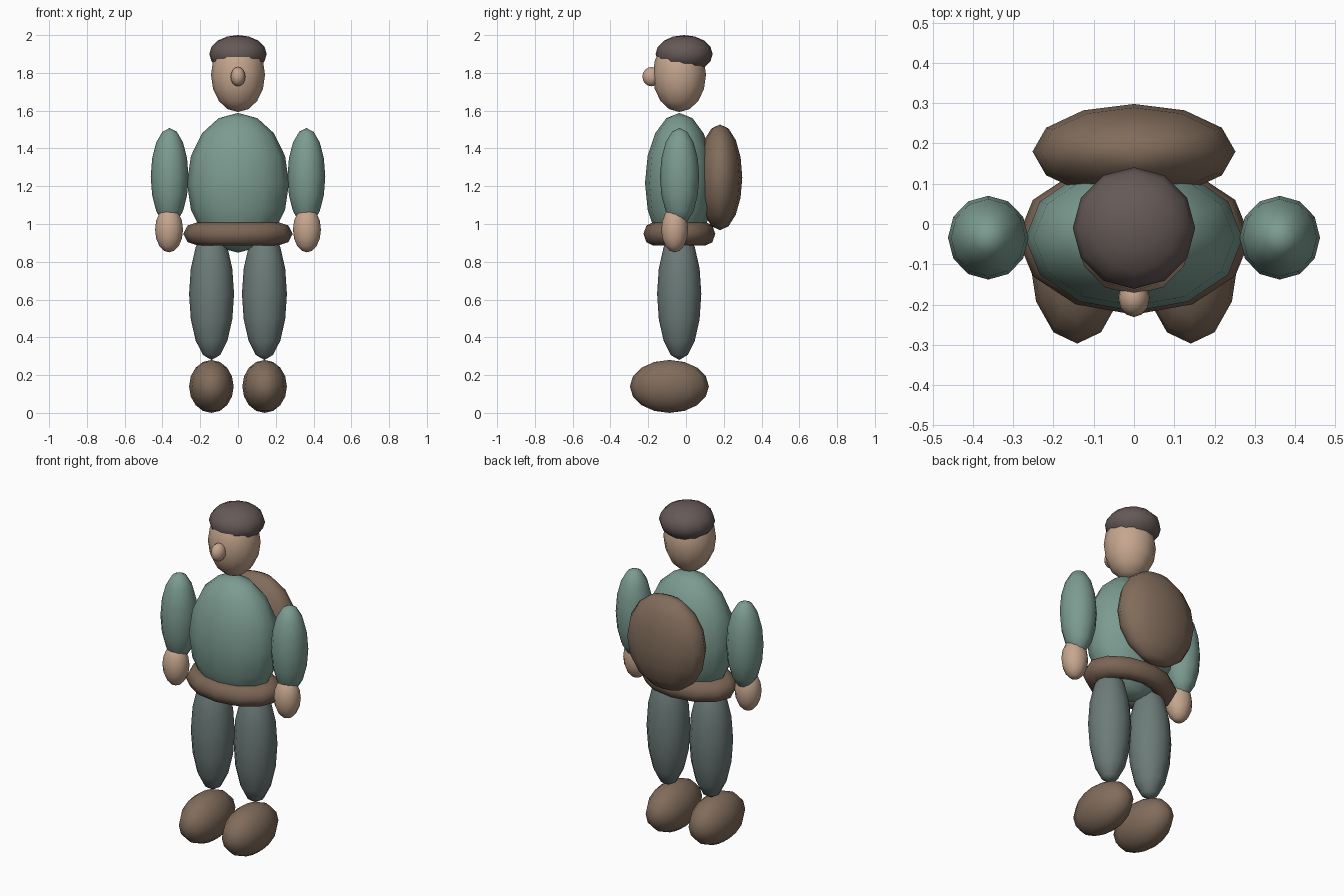
import bpy

if "Cube" in bpy.data.objects:
    bpy.data.objects.remove(bpy.data.objects["Cube"])


def material(name, rgb):
    m = bpy.data.materials.new(name)
    m.diffuse_color = (*rgb, 1)
    m.use_nodes = True
    m.node_tree.nodes["Principled BSDF"].inputs["Base Color"].default_value = m.diffuse_color
    return m


SKIN = material("skin", (0.56, 0.38, 0.27))
TEAL = material("teal_cloth", (0.20, 0.33, 0.28))
GREY = material("trouser_cloth", (0.15, 0.20, 0.19))
BROWN = material("brown_leather", (0.22, 0.15, 0.105))
BELT = material("belt_leather", (0.20, 0.13, 0.09))
FELT = material("dark_felt", (0.13, 0.10, 0.095))


def finish(name, mat, scale):
    ob = bpy.context.object
    ob.name = name
    ob.scale = scale
    bpy.ops.object.transform_apply(location=False, rotation=False, scale=True)
    bpy.ops.object.shade_smooth()
    ob.data.materials.append(mat)
    return ob


def blob(name, loc, radii, mat):
    """Low-poly ellipsoid."""
    bpy.ops.mesh.primitive_uv_sphere_add(segments=12, ring_count=8, radius=1, location=loc)
    return finish(name, mat, radii)


def pair(name, loc, radii, mat):
    """Ellipsoid on both sides of the body."""
    for side, s in (("left", 1), ("right", -1)):
        blob(f"{side}_{name}", (s * loc[0], loc[1], loc[2]), radii, mat)


# Head, nose and cap
blob("head", (0, -0.035, 1.79), (0.143, 0.141, 0.197), SKIN)
blob("nose", (0, -0.183, 1.78), (0.039, 0.048, 0.051), SKIN)
blob("cap", (0, -0.01, 1.90), (0.152, 0.151, 0.10), FELT)

# Torso and backpack
blob("torso", (0, -0.035, 1.218), (0.27, 0.182, 0.37), TEAL)
blob("backpack", (0, 0.18, 1.247), (0.252, 0.118, 0.28), BROWN)

# Belt: flattened ring around the waist
bpy.ops.mesh.primitive_torus_add(major_segments=12, minor_segments=8, major_radius=0.72,
                                 minor_radius=0.28, location=(0, -0.035, 0.948))
finish("belt", BELT, (0.29, 0.19, 0.063 / 0.28))

# Limbs
pair("arm", (0.362, -0.034, 1.25), (0.10, 0.104, 0.258), TEAL)
pair("hand", (0.365, -0.06, 0.97), (0.074, 0.071, 0.12), SKIN)
pair("leg", (0.14, -0.036, 0.63), (0.119, 0.117, 0.35), GREY)
pair("shoe", (0.141, -0.088, 0.14), (0.118, 0.209, 0.14), BROWN)
